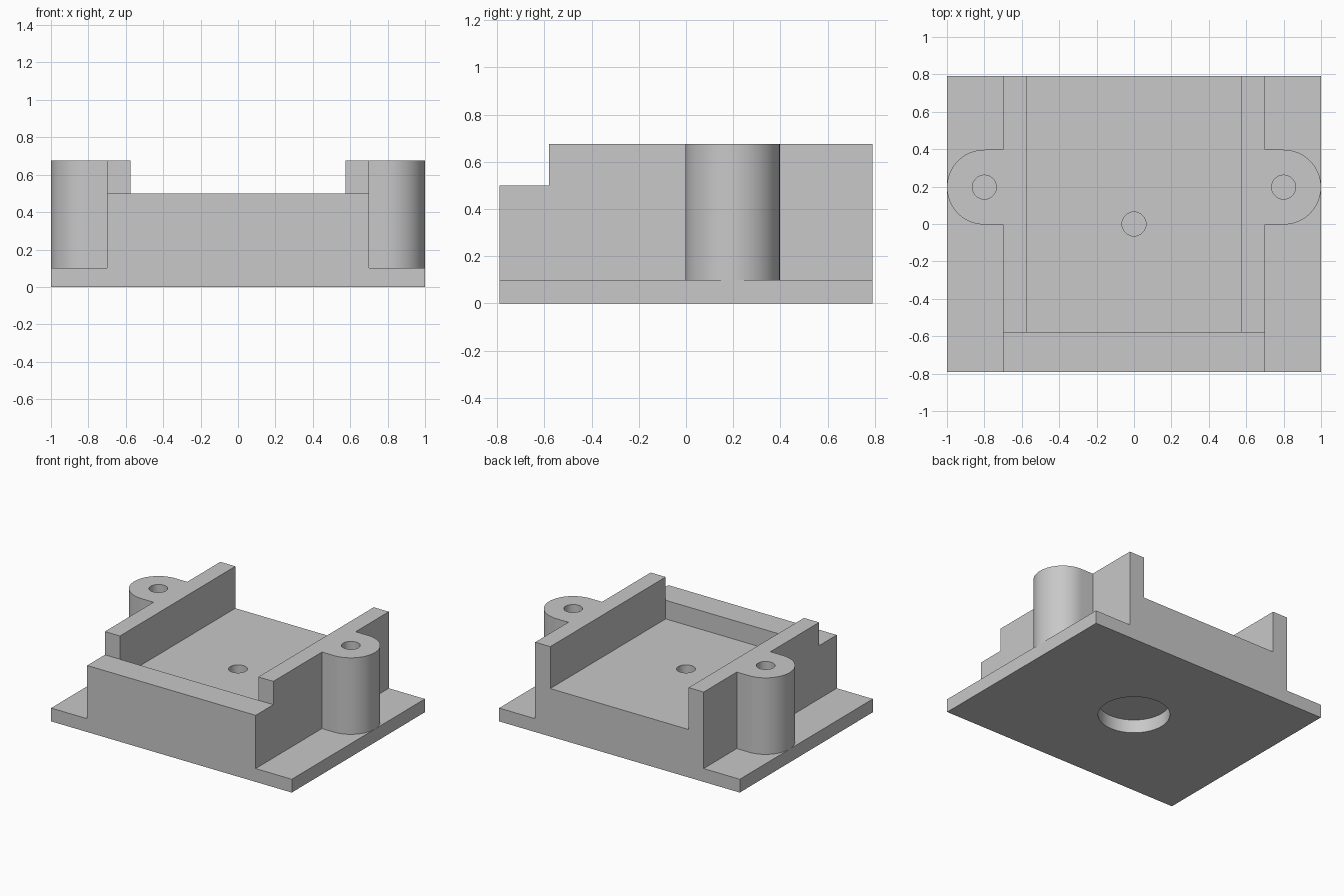
import bpy, bmesh
from math import pi, cos, sin
from mathutils import Vector

cube = bpy.data.objects.get("Cube")
if cube:
    bpy.data.objects.remove(cube, do_unlink=True)

grey = bpy.data.materials.new("plain_grey")
grey.use_nodes = True
colour = (0.58, 0.58, 0.58, 1)
grey.diffuse_color = colour
grey.node_tree.nodes["Principled BSDF"].inputs["Base Color"].default_value = colour

# Main dimensions
HALF_Y = 0.79
PLATE_TOP, FLOOR_TOP, LIP_TOP, WALL_TOP = 0.1, 0.36, 0.5, 0.675
WALL_IN, WALL_OUT, LIP_BACK = 0.575, 0.7, -0.58
BOSS_X, BOSS_Y, BOSS_R, HOLE_R = 0.8, 0.197, 0.2, 0.064


def prism(name, outline, sweep):
    """Extrude a closed outline of 3D points along a vector."""
    bm = bmesh.new()
    face = bm.faces.new([bm.verts.new(p) for p in outline])
    new = bmesh.ops.extrude_face_region(bm, geom=[face])["geom"]
    moved = [v for v in new if isinstance(v, bmesh.types.BMVert)]
    bmesh.ops.translate(bm, verts=moved, vec=Vector(sweep))
    bmesh.ops.recalc_face_normals(bm, faces=bm.faces)
    mesh = bpy.data.meshes.new(name)
    bm.to_mesh(mesh)
    bm.free()
    mesh.materials.append(grey)
    obj = bpy.data.objects.new(name, mesh)
    bpy.context.collection.objects.link(obj)
    return obj


def box(name, x, y0, y1, z0, z1):
    outline = [(-x, y0, z0), (x, y0, z0), (x, y1, z0), (-x, y1, z0)]
    return prism(name, outline, (0, 0, z1 - z0))


def arc(x, y, z, r, start, sweep, n):
    return [(x + r * cos(start + sweep * i / n), y + r * sin(start + sweep * i / n), z)
            for i in range(n + 1)]


def cylinder(name, x, y, r, z0, z1, n=64):
    return prism(name, arc(x, y, z0, r, 0, 2 * pi, n)[:-1], (0, 0, z1 - z0))


def combine(target, tool, operation):
    tool.hide_render = True
    mod = target.modifiers.new(operation.lower(), "BOOLEAN")
    mod.operation, mod.solver, mod.object = operation, "EXACT", tool
    bpy.context.view_layer.objects.active = target
    bpy.ops.object.modifier_apply(modifier=mod.name)
    bpy.data.objects.remove(tool, do_unlink=True)


# Base plate
body = box("mounting_bracket", 1, -HALF_Y, HALF_Y, 0, PLATE_TOP)

# Channel with a raised floor and two side walls, open at the back
half = [(WALL_OUT, 0), (WALL_OUT, WALL_TOP), (WALL_IN, WALL_TOP), (WALL_IN, FLOOR_TOP)]
section = half + [(-x, z) for x, z in reversed(half)]
channel = prism("channel", [(x, LIP_BACK, z) for x, z in section],
                (0, HALF_Y - LIP_BACK, 0))
combine(body, channel, "UNION")

# Low front lip
combine(body, box("front_lip", WALL_OUT, -HALF_Y, LIP_BACK, 0, LIP_TOP), "UNION")

# Rounded screw bosses on both sides
for side in (-1, 1):
    inner = side * (WALL_IN + WALL_OUT) / 2
    rounded = arc(side * BOSS_X, BOSS_Y, 0.05, BOSS_R, -side * pi / 2, pi, 40)
    ends = [(inner, rounded[-1][1], 0.05), (inner, rounded[0][1], 0.05)]
    combine(body, prism("boss", rounded + ends, (0, 0, WALL_TOP - 0.05)), "UNION")

# Blind screw holes in the bosses
for side in (-1, 1):
    combine(body, cylinder("boss_hole", side * BOSS_X, BOSS_Y, HOLE_R, 0.15, 0.8), "DIFFERENCE")

# Blind hole in the floor and wide recess underneath
combine(body, cylinder("floor_hole", 0, 0, HOLE_R, 0.16, 0.6), "DIFFERENCE")
combine(body, cylinder("bottom_recess", 0, 0, 0.245, -0.1, PLATE_TOP), "DIFFERENCE")

# Smooth the round walls and keep the edges crisp
bpy.ops.object.select_all(action="DESELECT")
body.select_set(True)
bpy.context.view_layer.objects.active = body
bpy.ops.object.shade_smooth_by_angle(angle=pi / 6)
